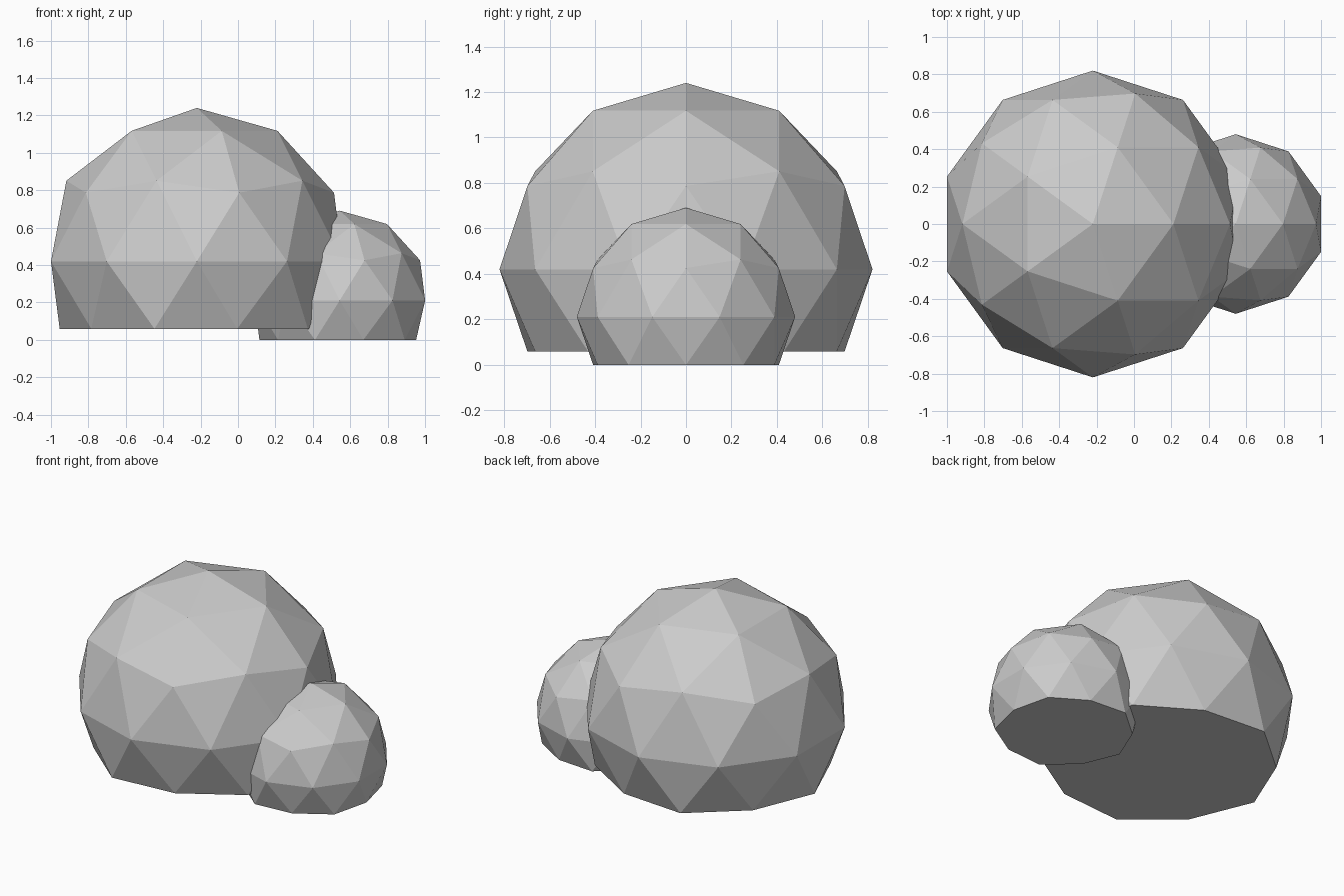
import bpy

if "Cube" in bpy.data.objects:
    bpy.data.objects.remove(bpy.data.objects["Cube"])

def boulder(name, x, z, radius):
    # Low-poly sphere with its underside pressed flat
    bpy.ops.mesh.primitive_ico_sphere_add(subdivisions=2, radius=radius, location=(x, 0, z))
    rock = bpy.context.object
    rock.name = name
    floor = -0.44 * radius
    for v in rock.data.vertices:
        v.co.z = max(v.co.z, floor)
    return rock

# Large mound and the smaller one overlapping its right side
boulder("large_boulder", -0.22, 0.42, 0.82)
boulder("small_boulder", 0.544, 0.211, 0.48)
